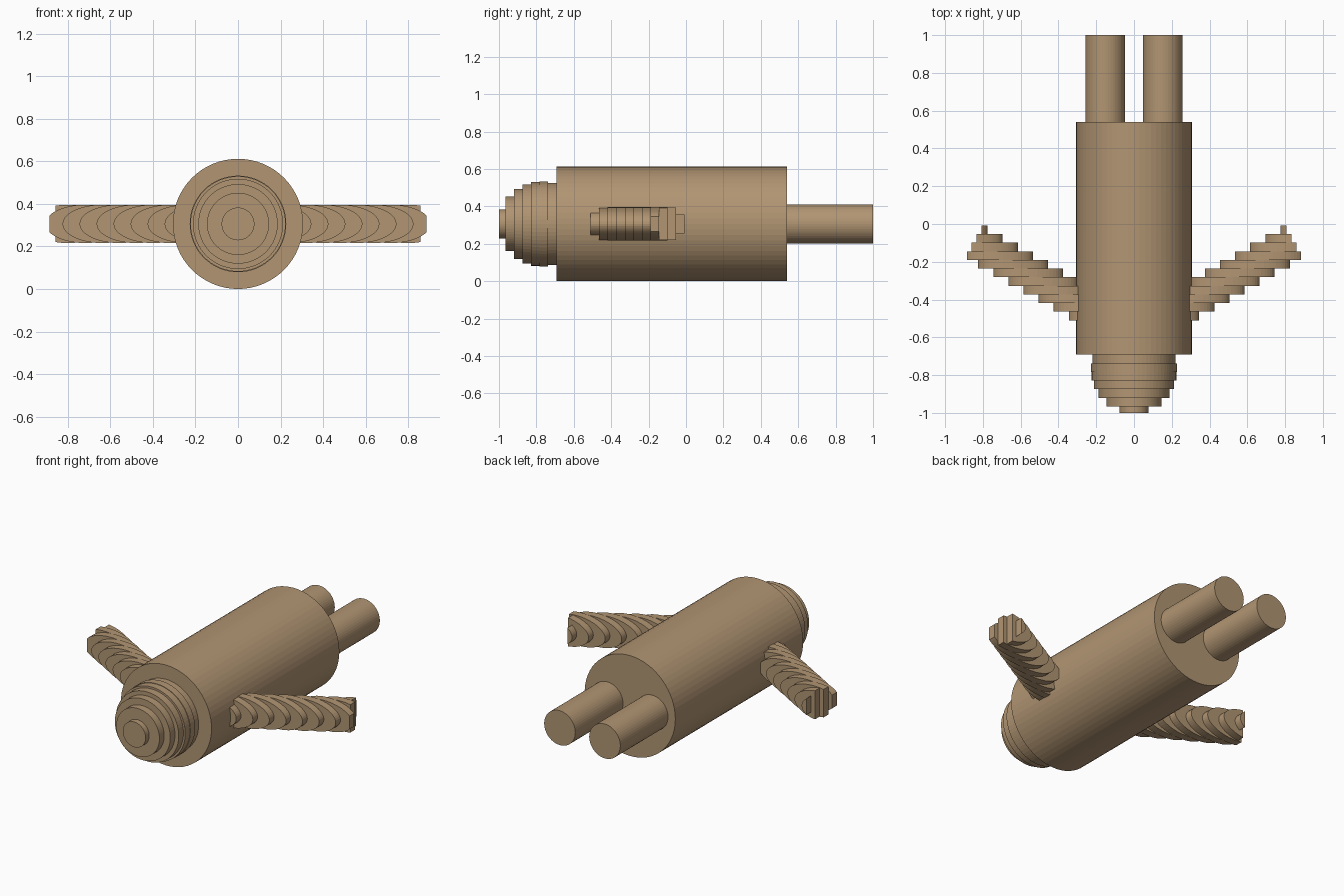
import bpy, bmesh, math

default_cube = bpy.data.objects.get("Cube")
if default_cube:
    bpy.data.objects.remove(default_cube, do_unlink=True)

TAN = (0.44, 0.30, 0.17, 1)
tan = bpy.data.materials.new("tan")
tan.use_nodes = True
tan.diffuse_color = TAN
tan.node_tree.nodes["Principled BSDF"].inputs["Base Color"].default_value = TAN

AXIS_Z = 0.306      # height of the shared centre line
LAYER = 0.0456      # thickness of one stacked layer
CHEST = -0.692      # front end of the body


def circle(radius, sides=64, x=0):
    turns = [2 * math.pi * i / sides for i in range(sides)]
    return [(x + radius * math.cos(t), AXIS_Z + radius * math.sin(t)) for t in turns]


def add_slab(bm, outline, y0, y1):
    """Closed prism with an outline in x, z running from y0 to y1."""
    front = [bm.verts.new((x, y0, z)) for x, z in outline]
    back = [bm.verts.new((x, y1, z)) for x, z in outline]
    bm.faces.new(front)
    bm.faces.new(back[::-1])
    for i in range(len(outline)):
        j = (i + 1) % len(outline)
        bm.faces.new((front[j], front[i], back[i], back[j]))


def make_part(name, slabs):
    bm = bmesh.new()
    for slab in slabs:
        add_slab(bm, *slab)
    bmesh.ops.recalc_face_normals(bm, faces=bm.faces[:])
    mesh = bpy.data.meshes.new(name)
    bm.to_mesh(mesh)
    bm.free()
    mesh.materials.append(tan)
    obj = bpy.data.objects.new(name, mesh)
    bpy.context.collection.objects.link(obj)
    return obj


# Body and two legs
make_part("body", [(circle(0.306), CHEST, 0.54)])
for name, side in (("left_leg", 1), ("right_leg", -1)):
    make_part(name, [(circle(0.105, 48, side * 0.152), 0.54, 1.0)])

# Head: a ball built from stacked discs, with a thinner last disc
head = []
for i, radius in enumerate((0.219, 0.227, 0.224, 0.212, 0.187, 0.146, 0.077)):
    back = CHEST - i * LAYER
    head.append((circle(radius), max(back - LAYER, -1), back))
make_part("head", head)


# Arms: slanted rods in stacked oval layers, cut square at the hand
def arm_outline(side, layer, y):
    centre = 0.16 + 0.08 * layer
    half_x, half_z = 0.185, 0.09
    hand_end = (0.683 - 0.5 * y) / math.cos(math.radians(30))
    start = math.acos(min(1, (hand_end - centre) / half_x))
    steps = 48
    points = []
    for i in range(steps):
        t = start + (2 * math.pi - 2 * start) * i / (steps - (start > 0))
        x = max(centre + half_x * math.cos(t), 0.15)
        points.append((side * x, AXIS_Z + half_z * math.sin(t)))
    return points


for name, side in (("left_arm", 1), ("right_arm", -1)):
    layers = []
    for k in range(11):
        y = CHEST + (k + 4) * LAYER
        layers.append((arm_outline(side, k, y + LAYER / 2), y, y + LAYER))
    make_part(name, layers)
